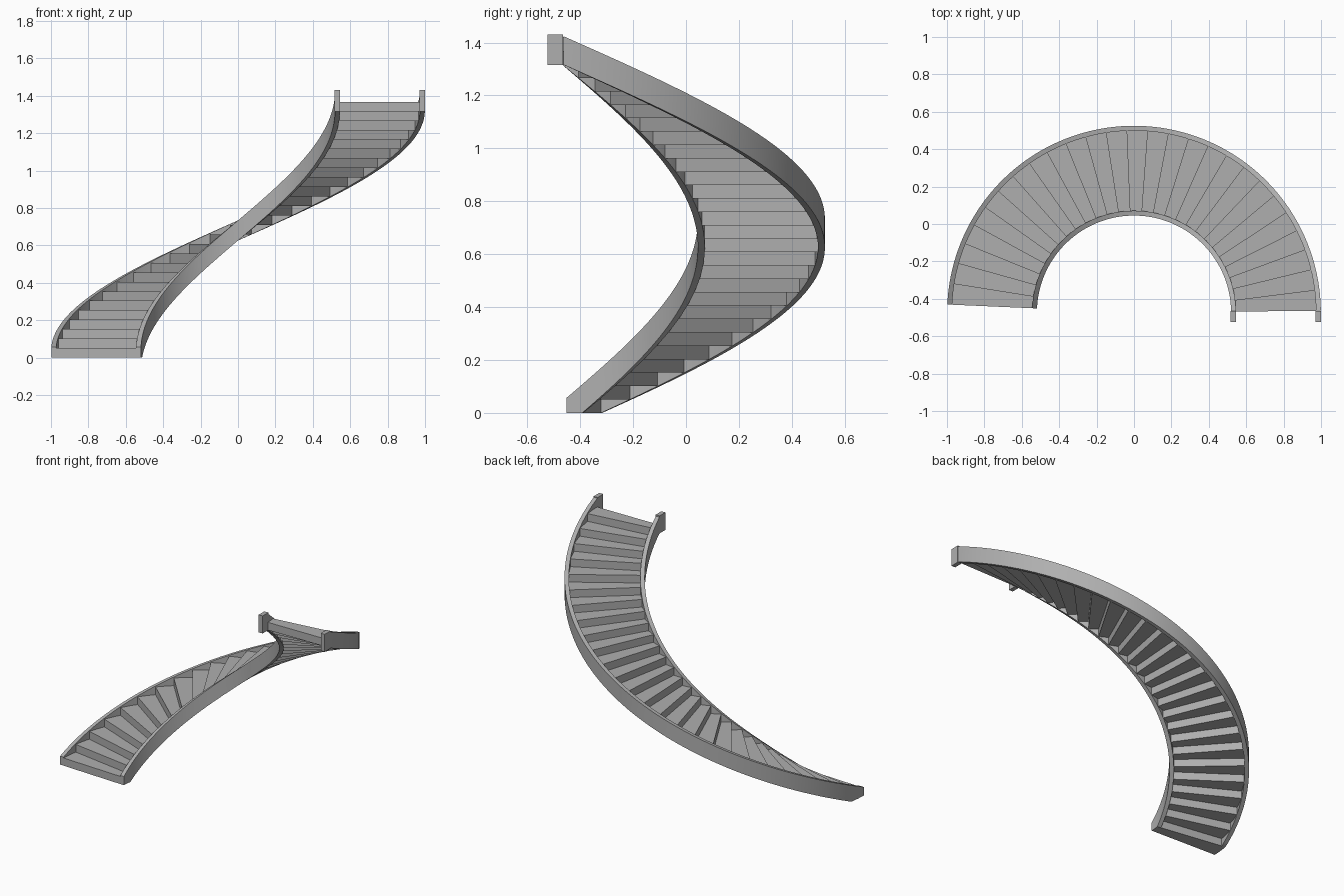
import bpy, bmesh, math

if "Cube" in bpy.data.objects:
    bpy.data.objects.remove(bpy.data.objects["Cube"])

CY = -0.474                     # centre of the curve in y
N = 27                          # number of steps
H = 1.367 / N                   # rise of one step
A0, A1 = math.radians(177.5), math.radians(0.6)
R_IN, R_OUT, T = 0.519, 0.999, 0.026

# dark grey finish
GREY = bpy.data.materials.new("dark_grey")
GREY.diffuse_color = (0.43, 0.43, 0.43, 1)
GREY.use_nodes = True
GREY.node_tree.nodes["Principled BSDF"].inputs["Base Color"].default_value = GREY.diffuse_color


def point(r, s, z):
    """Point at radius r, step position s along the flight, height z."""
    a = A0 + (A1 - A0) * s / N
    return (r * math.cos(a), CY + r * math.sin(a), z)


def make_object(name, rings):
    """Loft quad rings into a closed solid."""
    bm = bmesh.new()
    loops = [[bm.verts.new(p) for p in ring] for ring in rings]
    for a, b in zip(loops, loops[1:]):
        for i in range(4):
            j = (i + 1) % 4
            bm.faces.new((a[i], a[j], b[j], b[i]))
    bm.faces.new(loops[0][::-1])
    bm.faces.new(loops[-1])
    bmesh.ops.recalc_face_normals(bm, faces=bm.faces)
    mesh = bpy.data.meshes.new(name)
    bm.to_mesh(mesh)
    bm.free()
    mesh.materials.append(GREY)
    ob = bpy.data.objects.new(name, mesh)
    bpy.context.collection.objects.link(ob)
    return ob


def section(r0, r1, s, z0, z1):
    return [point(r0, s, z0), point(r1, s, z0), point(r1, s, z1), point(r0, s, z1)]


# wedge steps
for k in range(N):
    make_object(f"step_{k + 1:02d}",
                [section(R_IN + T - 0.002, R_OUT - T + 0.002, s, k * H, (k + 1) * H)
                 for s in (k, k + 1)])

# curved side stringers with end blocks at the top landing
for side, r0 in (("inner", R_IN), ("outer", R_OUT - T)):
    rings = []
    for i in range(N * 4 + 1):
        s = i / 4
        rings.append(section(r0, r0 + T, s, max(0, (s - 1) * H), s * H + 0.057))
    ob = make_object(f"{side}_stringer", rings)
    bpy.ops.object.select_all(action='DESELECT')
    ob.select_set(True)
    bpy.context.view_layer.objects.active = ob
    bpy.ops.object.shade_smooth_by_angle(angle=math.radians(30))

    x0, x1, z0, z1 = r0 - 0.002, r0 + T + 0.001, 26 * H - 0.002, 1.43
    make_object(f"{side}_end_block",
                [[(x0, y, z0), (x1, y, z0), (x1, y, z1), (x0, y, z1)]
                 for y in (-0.523, -0.464)])
